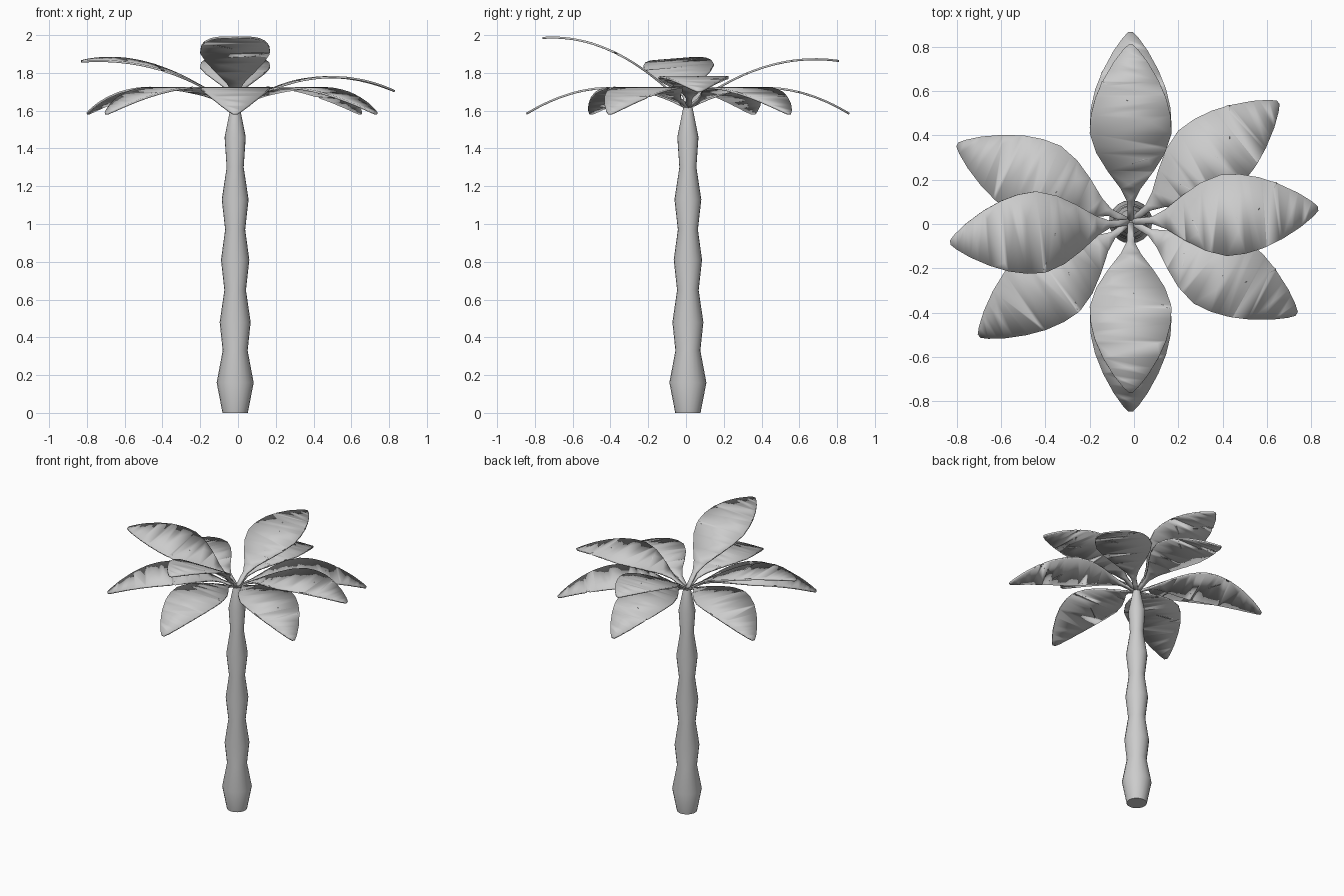
import bpy, bmesh
from math import sin, cos, pi, radians

if "Cube" in bpy.data.objects:
    bpy.data.objects.remove(bpy.data.objects["Cube"])

CX, CY, CROWN_Z = -0.015, 0.01, 1.61


def finish(bm, name, angle):
    mesh = bpy.data.meshes.new(name)
    bm.to_mesh(mesh)
    bm.free()
    ob = bpy.data.objects.new(name, mesh)
    bpy.context.collection.objects.link(ob)
    bpy.ops.object.select_all(action='DESELECT')
    ob.select_set(True)
    bpy.context.view_layer.objects.active = ob
    bpy.ops.object.shade_smooth_by_angle(angle=radians(angle))
    return ob


# Trunk: lathed bulging segments (z, radius)
rings = [(0, .067), (.16, .098), (.33, .066), (.48, .082), (.65, .057), (.81, .075),
         (.97, .053), (1.13, .071), (1.3, .045), (1.46, .056), (1.62, .024)]
SIDES = 20
bm = bmesh.new()
loops = [[bm.verts.new((CX + r * cos(2 * pi * i / SIDES), CY + r * sin(2 * pi * i / SIDES), z))
          for i in range(SIDES)] for z, r in rings]
for a, b in zip(loops, loops[1:]):
    for i in range(SIDES):
        j = (i + 1) % SIDES
        bm.faces.new((a[i], a[j], b[j], b[i]))
bm.faces.new(loops[0][::-1])
bm.faces.new(loops[-1])
finish(bm, "trunk", 30)

# Leaf half-outline: (fraction of length, half width)
outline = [(0, .013), (.12, .017), (.19, .045), (.29, .105), (.39, .155), (.5, .185), (.6, .18),
           (.7, .16), (.8, .125), (.9, .078), (.97, .035), (1, .01)]
# Tears: (fraction at inner end, fraction at the rim)
tears_a = {-1: [(.33, .40), (.56, .70)], 1: [(.68, .78)]}
tears_b = {1: [(.42, .50)], -1: [(.57, .68)]}


def half_width(t):
    for (t0, w0), (t1, w1) in zip(outline, outline[1:]):
        if t <= t1:
            return w0 + (w1 - w0) * (t - t0) / (t1 - t0)
    return outline[-1][1]


def side_points(side, tears):
    gap = .014
    pts = [(t, w) for t, w in outline if all(abs(t - m) > gap + .008 for _, m in tears)]
    for _, m in tears:
        pts += [(m - gap, half_width(m - gap)), (m + gap, half_width(m + gap))]
    pts.sort()
    for inner, m in tears:
        k = next(i for i, p in enumerate(pts) if p[0] > m)
        pts.insert(k, (inner, .008))
    return [(t, side * w) for t, w in pts]


def leaf(name, angle, reach, rise, droop, tears, roll=0):
    bm = bmesh.new()
    pts = side_points(-1, tears[-1]) + side_points(1, tears[1])[::-1]
    face = bm.faces.new([bm.verts.new((t * reach, w, 0)) for t, w in pts])
    bmesh.ops.triangulate(bm, faces=[face])
    # slice across so the blade can arch
    for k in range(1, 14):
        bmesh.ops.bisect_plane(bm, geom=bm.verts[:] + bm.edges[:] + bm.faces[:], dist=1e-5,
                               plane_co=(k / 14 * reach, 0, 0), plane_no=(1, 0, 0))
    c, s = cos(radians(angle)), sin(radians(angle))
    for v in bm.verts:
        u, w, _ = v.co
        v.co = (CX + u * c - w * s, CY + u * s + w * c,
                CROWN_Z + rise * u - droop * u * u - roll * w)
    ob = finish(bm, name, 40)
    mod = ob.modifiers.new("thickness", 'SOLIDIFY')
    mod.thickness = .011
    mod.offset = 0


# Lower tier of drooping leaves
for i, (angle, tears) in enumerate([(90, tears_a), (39, tears_a), (-29, tears_a),
                                    (156, tears_b), (217, tears_b), (270, tears_b)]):
    leaf(f"lower_leaf_{i + 1}", angle, .855, .55, .68, tears)

# Upper tier of raised leaves
leaf("upper_leaf_right", 4, .847, .66, .65, tears_a)
leaf("upper_leaf_left", 186.5, .82, .757, .55, tears_b, roll=.08)
leaf("upper_leaf_back", 90, .80, .78, .58, tears_a)
leaf("upper_leaf_front", 270, .77, 1.055, .738, tears_b)
